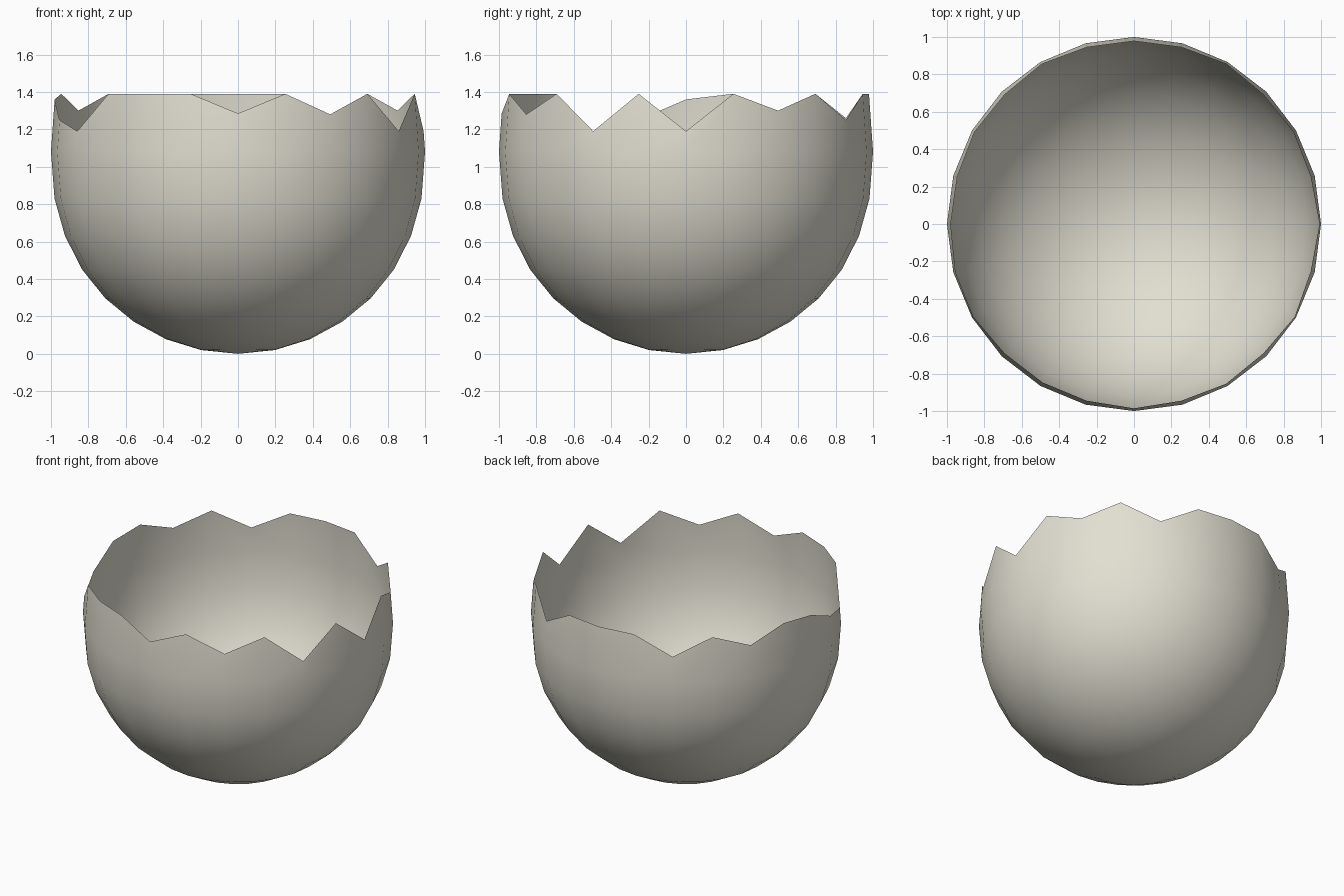
import bpy, bmesh, math

if "Cube" in bpy.data.objects:
    bpy.data.objects.remove(bpy.data.objects["Cube"])

SEG = 24

# Shell colour
mat = bpy.data.materials.new("eggshell_cream")
mat.diffuse_color = (0.76, 0.74, 0.64, 1)
mat.use_nodes = True
mat.node_tree.nodes["Principled BSDF"].inputs["Base Color"].default_value = mat.diffuse_color

# Rounded lower profile (radius, height), up to the widest ring
profile = [(0.197, 0.02), (0.385, 0.078), (0.558, 0.172), (0.71, 0.297),
           (0.833, 0.45), (0.925, 0.63), (0.981, 0.83), (1.0, 1.08)]

# Height of the broken rim at each 15 degree step, starting at +x
rim = [1.19, 1.39, 1.30, 1.39, 1.25, 1.39, 1.39, 1.39, 1.26, 1.39, 1.30, 1.39,
       1.36, 1.25, 1.19, 1.39, 1.39, 1.39, 1.285, 1.39, 1.28, 1.39, 1.19, 1.39]

bm = bmesh.new()


def point(i, r, z):
    a = 2 * math.pi * i / SEG
    return bm.verts.new((r * math.cos(a), r * math.sin(a), z))


# Bowl rings plus the jagged rim, which leans in slightly
rings = [[point(i, r, z) for i in range(SEG)] for r, z in profile]
rings.append([point(i, 1 - 0.07 * (z - 1.08), z) for i, z in enumerate(rim)])

bottom = bm.verts.new((0, 0, 0))
for i in range(SEG):
    j = (i + 1) % SEG
    bm.faces.new((bottom, rings[0][j], rings[0][i]))
    for low, high in zip(rings, rings[1:]):
        bm.faces.new((low[i], low[j], high[j], high[i]))
for f in bm.faces:
    f.smooth = True

mesh = bpy.data.meshes.new("broken_eggshell")
bm.to_mesh(mesh)
bm.free()
mesh.materials.append(mat)
shell = bpy.data.objects.new("broken_eggshell", mesh)
bpy.context.collection.objects.link(shell)
